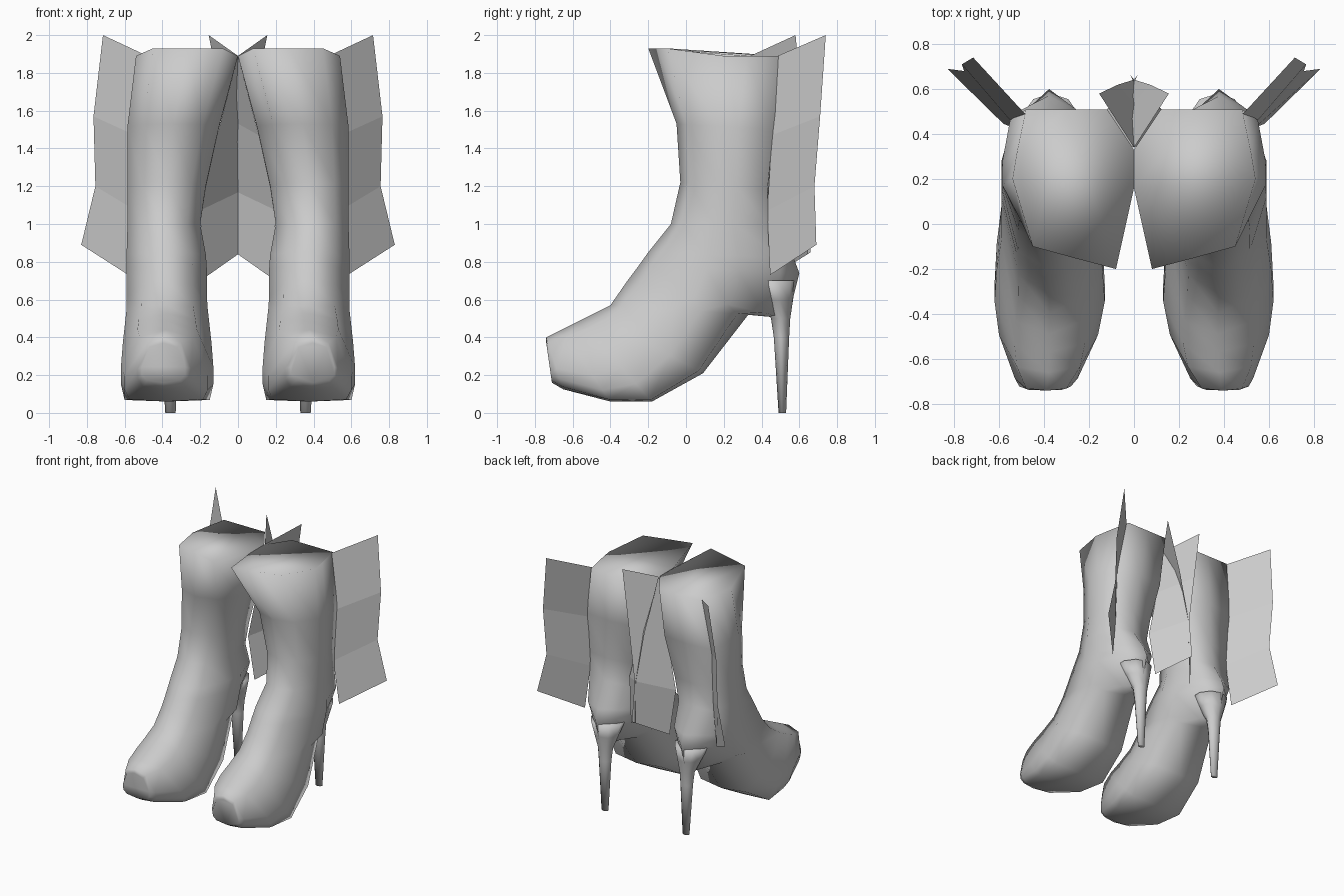
import bpy

cube = bpy.data.objects.get("Cube")
if cube:
    bpy.data.objects.remove(cube, do_unlink=True)

grey = bpy.data.materials.new("plain_grey")
grey.use_nodes = True
grey.diffuse_color = (0.6, 0.6, 0.6, 1)
grey.node_tree.nodes["Principled BSDF"].inputs["Base Color"].default_value = (0.6, 0.6, 0.6, 1)


def make(name, verts, faces, smooth, side):
    """Mesh object for one side; side -1 mirrors it across x."""
    if side < 0:
        verts = [(-x, y, z) for x, y, z in verts]
        faces = [f[::-1] for f in faces]
    mesh = bpy.data.meshes.new(name)
    mesh.from_pydata(verts, [], faces)
    mesh.materials.append(grey)
    for p in mesh.polygons:
        p.use_smooth = smooth
    ob = bpy.data.objects.new(name, mesh)
    bpy.context.collection.objects.link(ob)


def loft(name, rings, side):
    """Skin equal rings, top to bottom, and close both ends."""
    n = len(rings[0])
    verts = [v for r in rings for v in r]
    faces = [(a + i, b + i, b + (i + 1) % n, a + (i + 1) % n)
             for a, b in zip(range(0, len(verts) - n, n), range(n, len(verts), n))
             for i in range(n)]
    faces += [tuple(range(n)), tuple(reversed(range(len(verts) - n, len(verts))))]
    make(name, verts, faces, True, side)


def ring(fy, fz, by, bz, x0, x1, k, s):
    """Tilted ten-sided section from front to back point; k insets the back corners, s places the sides."""
    shape = [(.18, .1), (.5, 0), (.82, .1), (1, s), (1, s + .2), (1 - k, 1 - k / 2),
             (.5, 1), (k, 1 - k / 2), (0, s + .2), (0, s)]
    return [(x0 + (x1 - x0) * u, fy + (by - fy) * v, fz + (bz - fz) * v) for u, v in shape]


# Boot: flared rim, then sections down the leg and along the foot
rim = [(x, y, 1.93 if y < 0 else 1.89) for x, y in
       [(.08, -.2), (.27, -.15), (.45, -.1), (.54, .2), (.52, .32), (.48, .51),
        (.3, .51), (.12, .51), (0, .33), (0, .16)]]
sections = [
    (-.05, 1.53, .48, 1.50, .10, .585, .07, .42),
    (-.03, 1.22, .45, 1.18, .17, .585, .08, .42),
    (-.08, 1.00, .46, 1.00, .20, .585, .10, .42),
    (-.20, .85, .57, .82, .17, .59, .18, .42),
    (-.25, .78, .60, .74, .165, .59, .24, .42),
    (-.31, .70, .54, .50, .165, .59, .32, .42),
    (-.40, .57, .33, .52, .16, .59, .16, .45),
    (-.49, .525, .09, .21, .14, .61, .08, .50),
    (-.57, .485, -.18, .06, .13, .62, .04, .58),
    (-.66, .44, -.40, .06, .16, .60, .06, .64),
    (-.74, .40, -.65, .125, .25, .53, .10, .60),
    (-.74, .37, -.71, .16, .28, .51, .12, .60),
]

# Stiletto heel: z, front y, back y, inner x, outer x
heel = [(.70, .33, .58, .24, .50), (.60, .39, .567, .27, .46), (.50, .45, .552, .30, .42),
        (.40, .465, .546, .31, .41), (0, .49, .53, .33, .385)]

# Flaps: attached edge and free edge, top to bottom
outer_flap = [((.48, .485, 1.89), (.715, .74, 2.0)), ((.545, .455, 1.47), (.765, .71, 1.57)),
              ((.54, .43, 1.07), (.755, .68, 1.2)), ((.58, .445, .73), (.83, .69, .89))]
inner_flap = [((0, .34, 1.89), (-.155, .58, 2.0)), ((.11, .40, 1.47), (-.07, .62, 1.57)),
              ((.205, .42, 1.07), (-.005, .64, 1.17)), ((.17, .45, .72), (-.015, .66, .85))]

for side, label in ((1, "left"), (-1, "right")):
    loft(label + "_boot", [rim] + [ring(*s) for s in sections], side)
    loft(label + "_heel", [ring(y0, z, y1, z, x0, x1, .2, .4) for z, y0, y1, x0, x1 in heel], side)
    for name, rows in (("outer_flap", outer_flap), ("inner_flap", inner_flap)):
        strip = [p for row in rows for p in row]
        make(label + "_" + name, strip,
             [(i, i + 2, i + 3, i + 1) for i in range(0, len(strip) - 2, 2)], False, side)
